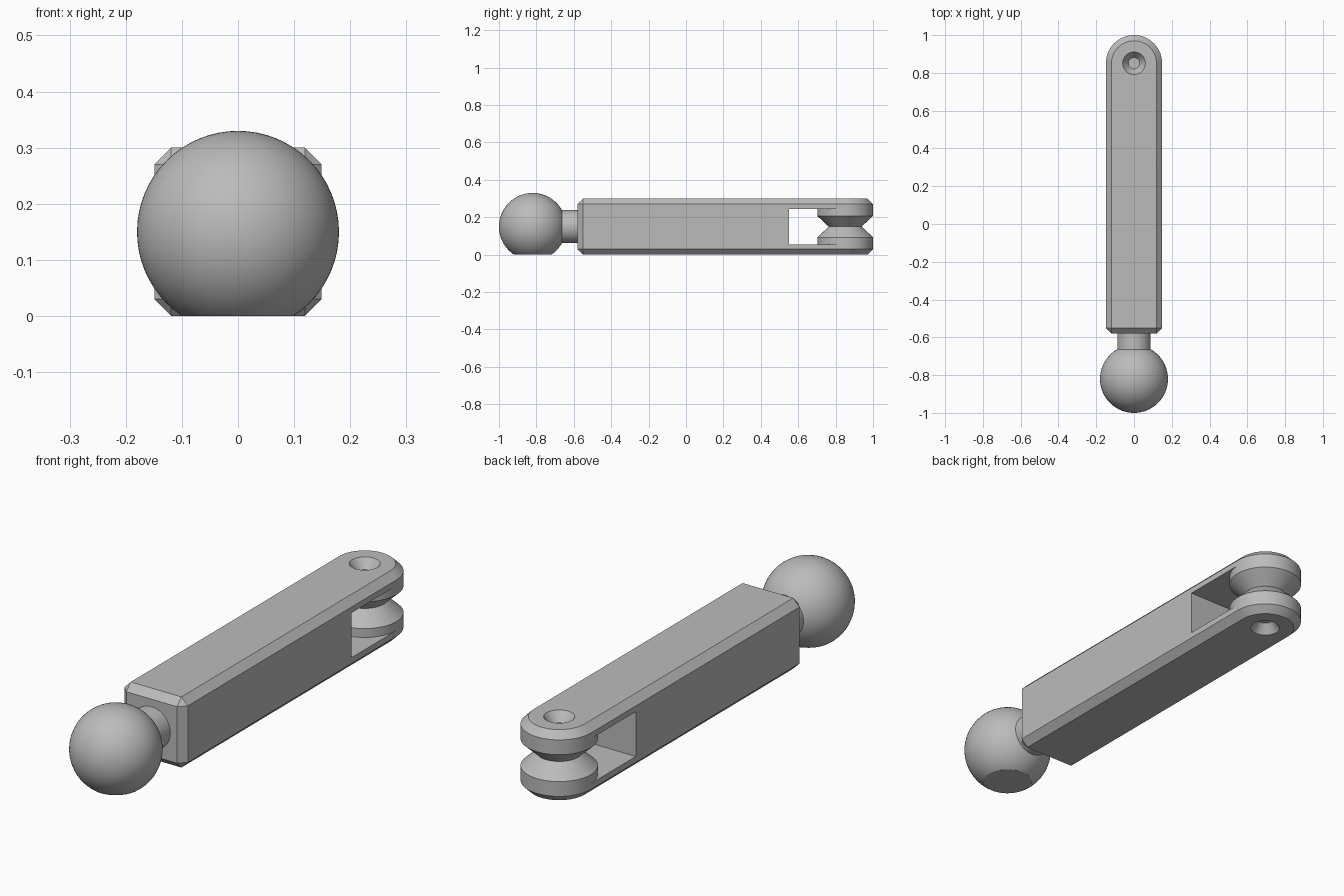
import bpy, bmesh, math
from mathutils import Matrix

if "Cube" in bpy.data.objects:
    bpy.data.objects.remove(bpy.data.objects["Cube"])

HALF, CHAMFER, MID, HINGE_Y, FRONT_Y = 0.149, 0.03, 0.15, 0.851, -0.58

grey = bpy.data.materials.new("grey")
grey.use_nodes = True
grey.diffuse_color = (0.5, 0.5, 0.5, 1)
grey.node_tree.nodes["Principled BSDF"].inputs["Base Color"].default_value = grey.diffuse_color


def make(name, bm):
    bmesh.ops.recalc_face_normals(bm, faces=bm.faces)
    mesh = bpy.data.meshes.new(name)
    bm.to_mesh(mesh)
    bm.free()
    mesh.materials.append(grey)
    ob = bpy.data.objects.new(name, mesh)
    bpy.context.collection.objects.link(ob)
    return ob


def smooth(ob):
    bpy.ops.object.select_all(action="DESELECT")
    ob.select_set(True)
    bpy.context.view_layer.objects.active = ob
    bpy.ops.object.shade_smooth_by_angle(angle=math.radians(25))


def loft(rings):
    """Skin a stack of equal-length closed rings and cap both ends."""
    bm = bmesh.new()
    loops = [[bm.verts.new(p) for p in ring] for ring in rings]
    n = len(loops[0])
    for low, high in zip(loops, loops[1:]):
        for i in range(n):
            j = (i + 1) % n
            bm.faces.new((low[i], low[j], high[j], high[i]))
    bm.faces.new(loops[0])
    bm.faces.new(loops[-1])
    bmesh.ops.remove_doubles(bm, verts=bm.verts, dist=1e-5)
    return bm


def turned(profile, y=HINGE_Y, n=64):
    """Revolve (radius, z) pairs about a vertical axis."""
    return loft([[(r * math.cos(math.tau * i / n), y + r * math.sin(math.tau * i / n), z)
                  for i in range(n)] for r, z in profile])


def outline(z, inset):
    """Bar outline: chamfered front corners, round back end."""
    r, c = HALF - inset, CHAMFER - inset
    y = FRONT_Y + inset
    arc = [(r * math.cos(math.pi * i / 32), HINGE_Y + r * math.sin(math.pi * i / 32), z)
           for i in range(33)]
    return arc + [(-r, y + c, z), (-r + c, y, z), (r - c, y, z), (r, y + c, z)]


# Chamfered bar
bar = make("arm_bar", loft([outline(0, CHAMFER), outline(CHAMFER, 0),
                            outline(0.3 - CHAMFER, 0), outline(0.3, CHAMFER)]))

# Cutters: fork slot and the two countersinks
bm = bmesh.new()
bmesh.ops.create_cube(bm, size=1, matrix=Matrix.Translation((0, 0.85, MID))
                      @ Matrix.Diagonal((1, 0.6, 0.19, 1)))
cutters = [make("slot_cutter", bm),
           make("top_hole_cutter", turned([(0.03, 0.26), (0.06, 0.3), (0.06, 0.35)])),
           make("bottom_hole_cutter", turned([(0.06, -0.05), (0.06, 0), (0.03, 0.04)]))]
for cutter in cutters:
    cutter.hide_render = True
    mod = bar.modifiers.new(cutter.name, "BOOLEAN")
    mod.operation = "DIFFERENCE"
    mod.solver = "EXACT"
    mod.object = cutter
bpy.context.view_layer.objects.active = bar
for mod in list(bar.modifiers):
    bpy.ops.object.modifier_apply(modifier=mod.name)
for cutter in cutters:
    bpy.data.objects.remove(cutter)

# Waisted hinge spool in the fork
spool = make("hinge_spool", turned([(HALF, 0.055), (HALF, 0.093), (0.088, MID),
                                    (HALF, 0.207), (HALF, 0.245)]))

# Neck between bar and ball
along_y = Matrix.Rotation(math.pi / 2, 4, "X")
bm = bmesh.new()
bmesh.ops.create_cone(bm, cap_ends=True, segments=64, radius1=0.088, radius2=0.088, depth=0.16,
                      matrix=Matrix.Translation((0, -0.64, MID)) @ along_y)
neck = make("neck", bm)

# Ball with a flat underside
bm = bmesh.new()
bmesh.ops.create_uvsphere(bm, u_segments=64, v_segments=40, radius=0.18,
                          matrix=Matrix.Translation((0, -0.82, MID)) @ along_y)
cut = bmesh.ops.bisect_plane(bm, geom=bm.verts[:] + bm.edges[:] + bm.faces[:],
                             plane_co=(0, 0, 0), plane_no=(0, 0, 1), clear_inner=True)
bmesh.ops.contextual_create(
    bm, geom=[e for e in cut["geom_cut"] if isinstance(e, bmesh.types.BMEdge)])
ball = make("ball", bm)

for part in (bar, spool, neck, ball):
    smooth(part)
